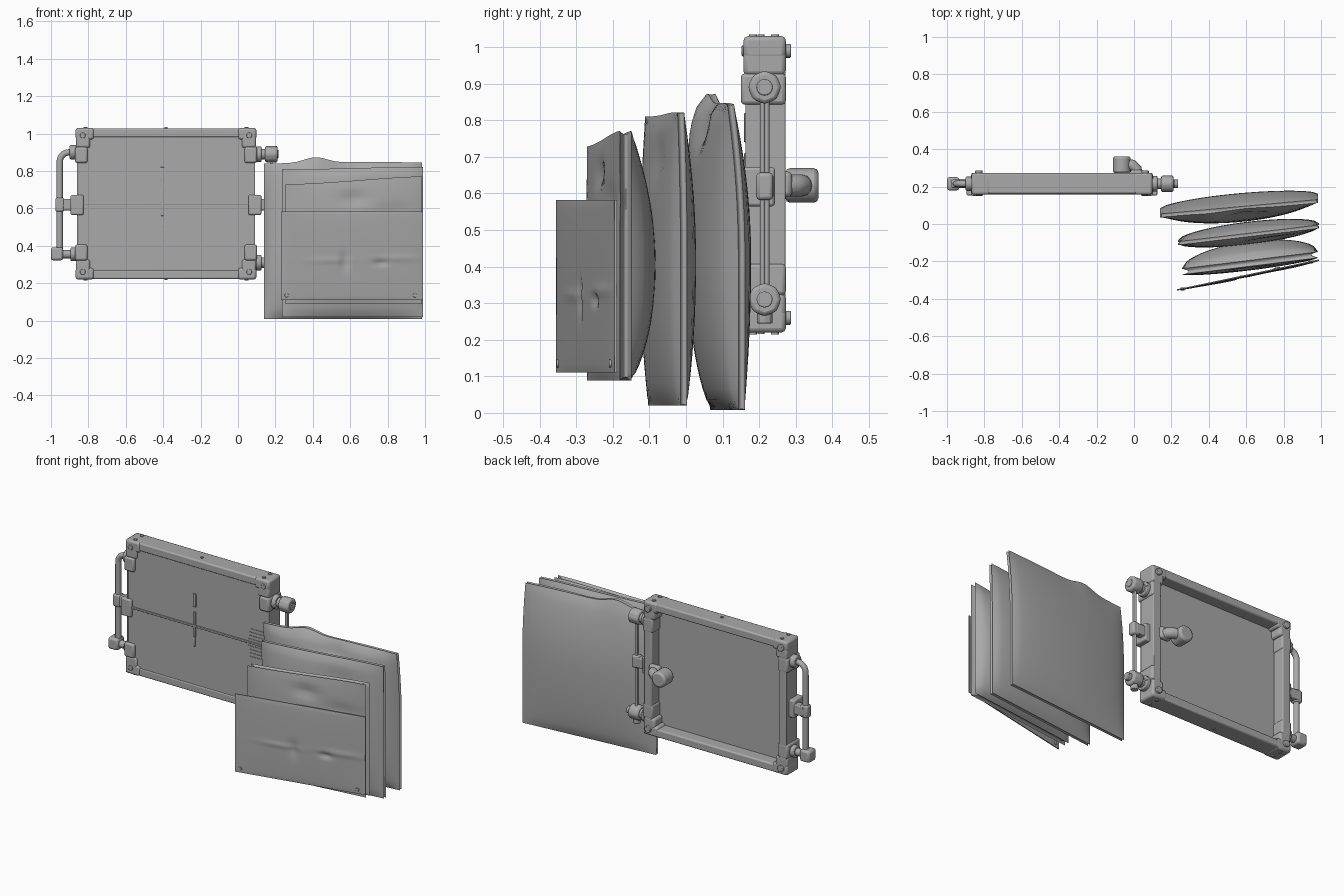
import bpy, bmesh, math
from math import sin, exp, pi
from mathutils import Vector

if "Cube" in bpy.data.objects:
    bpy.data.objects.remove(bpy.data.objects["Cube"])

grey = bpy.data.materials.new("mid grey")
grey.use_nodes = True
grey.diffuse_color = (0.4, 0.4, 0.4, 1)
grey.node_tree.nodes["Principled BSDF"].inputs["Base Color"].default_value = (0.4, 0.4, 0.4, 1)


def finish(name, bm, angle=35, bevel=0):
    bmesh.ops.recalc_face_normals(bm, faces=bm.faces)
    mesh = bpy.data.meshes.new(name)
    bm.to_mesh(mesh)
    bm.free()
    mesh.materials.append(grey)
    ob = bpy.data.objects.new(name, mesh)
    bpy.context.collection.objects.link(ob)
    if bevel:
        mod = ob.modifiers.new("bevel", "BEVEL")
        mod.width, mod.segments, mod.limit_method = bevel, 2, "ANGLE"
    bpy.ops.object.select_all(action="DESELECT")
    ob.select_set(True)
    bpy.context.view_layer.objects.active = ob
    bpy.ops.object.shade_smooth_by_angle(angle=math.radians(angle))


def box(name, x, y, z, bevel=0.006):
    """Box from (min, max) pairs on each axis."""
    bm = bmesh.new()
    bmesh.ops.create_cube(bm, size=1)
    for v in bm.verts:
        v.co = [(a + b) / 2 + c * (b - a) for c, (a, b) in zip(v.co, (x, y, z))]
    finish(name, bm, bevel=bevel)


def rod(name, a, b, r, sides=20, bevel=0.0):
    """Cylinder between two points."""
    a, b = Vector(a), Vector(b)
    bm = bmesh.new()
    bmesh.ops.create_cone(bm, cap_ends=True, segments=sides, radius1=r, radius2=r, depth=(b - a).length)
    turn = (b - a).to_track_quat("Z", "Y")
    for v in bm.verts:
        v.co = turn @ v.co + (a + b) / 2
    finish(name, bm, bevel=bevel)


def pipe(name, points, r):
    """Round bar along a smooth path."""
    curve = bpy.data.curves.new(name, "CURVE")
    curve.dimensions, curve.bevel_depth, curve.bevel_resolution = "3D", r, 4
    curve.use_fill_caps = True
    spline = curve.splines.new("POLY")
    spline.points.add(len(points) - 1)
    for p, co in zip(spline.points, points):
        p.co = (*co, 1)
    curve.materials.append(grey)
    ob = bpy.data.objects.new(name, curve)
    bpy.context.collection.objects.link(ob)


# Tray frame: panel, rails and corner brackets
L, R, B, T = -0.865, 0.095, 0.222, 1.028
MX, MZ, MY = (L + R) / 2, (B + T) / 2, 0.215
box("panel", (L + .008, R - .008), (.166, .2), (B + .02, T - .02), 0)
box("top_rail", (L + .02, R - .02), (.162, .272), (T - .048, T), .008)
box("bottom_rail", (L + .02, R - .02), (.162, .272), (B, B + .048), .008)
for side, s in (("left", 1), ("right", -1)):
    x = R if s > 0 else L
    span = lambda a, b: tuple(sorted((x - s * a, x - s * b)))
    box(side + "_rail", span(.003, .016), (.163, .272), (B + .03, T - .03), .004)
    box(side + "_back_rail", span(.003, .055), (.195, .272), (B + .03, T - .03), .006)
    for end, z, d in (("top", T, -1), ("bottom", B, 1)):
        up = lambda a, b: tuple(sorted((z + d * a, z + d * b)))
        tag = f"{side}_{end}_"
        box(tag + "corner", span(-.003, .095), (.157, .273), up(-.002, .06), .012)
        box(tag + "corner_leg", span(-.002, .075), (.157, .273), up(.03, .105), .012)
        box(tag + "bracket", span(-.006, .06), (.15, .273), up(.1, .185), .01)
        cx, cz = x - s * .035, z + d * .038
        rod(tag + "front_bolt", (cx, .152, cz), (cx, .17, cz), .015, 16, .003)
        rod(tag + "back_bolt", (cx, .265, cz), (cx, .287, cz), .019, 16, .003)
        for k in (.17, .23):
            rod(f"{tag}edge_screw_{k}", (x - s * .05, k + .013, z - d * .007),
                (x - s * .05, k + .013, z), .011, 12)
for z in (B, T):
    rod("centre_screw", (MX, MY - .01, z - .006), (MX, MY - .01, z + .006), .009, 12)

# Raised ribs on the panel front
box("cross_rib", (L + .03, R - .03), (.159, .17), (.618, .63), .002)
for name, hw, a, b in (("middle", .007, .56, .71), ("upper", .01, .74, .82), ("lower", .005, .5, .56)):
    box(name + "_rib", (MX - hw - .02, MX + hw - .02), (.159, .17), (a, b), .002)
for i in range(9):
    box("grip_rib", (-.05 + .004 * abs(i - 4), R - .03), (.163, .17),
        (.537 + .021 * i, .541 + .021 * i), 0)

# Side handle on the model's right
hx = -0.953
arc = [(hx + .05 - .05 * math.cos(t * pi / 12), MY, .85 + .05 * sin(t * pi / 12)) for t in range(7)]
pipe("right_handle_bar", [(hx, MY, .35)] + arc + [(L, MY, .9)], .017)
rod("right_handle_collar", (-.90, MY, .9), (-.86, MY, .9), .038, 20, .005)
rod("right_handle_arm", (-.96, MY, .355), (L, MY, .355), .022)
rod("right_handle_flange", (-.895, MY, .355), (-.86, MY, .355), .036, 20, .005)
box("right_handle_joint", (-1.0, -.935), (MY - .035, MY + .035), (.322, .392), .012)

# Adjusting rod on the model's left
lx = 0.178
for dy in (-.006, .006):
    rod("left_handle_rod", (lx, MY + dy, .25), (lx, MY + dy, .92), .007)
for z in (.31, .89):
    rod("left_knob_neck", (R, MY, z), (lx, MY, z), .028)
    rod("left_knob_flange", (R, MY, z), (R + .03, MY, z), .042, 20, .005)
    rod("left_knob_head", (.145, MY, z), (.212, MY, z), .046, 8, .01)
    rod("left_knob_cap", (.2, MY, z), (.236 if z < .5 else .216, MY, z), .022, 16, .003)
rod("left_rod_nut", (lx, MY, .245), (lx, MY, .28), .022, 8, .003)

# Clamps halfway up both handles
for side, s, edge, cx in (("left", 1, R, lx), ("right", -1, L, hx)):
    box(side + "_clamp_base", sorted((edge - s * .04, edge + s * .03)), (.152, .243), (.565, .672), .008)
    box(side + "_clamp_bridge", sorted((edge, cx)), (.195, .24), (.59, .65), .005)
    box(side + "_clamp_sleeve", (cx - .024, cx + .024), (.192, .238), (.582, .657), .01)

# Latch knob on the back
box("latch_foot", (-.02, .05), (.255, .29), (.59, .66), .012)
pipe("latch_arm", [(.015, .27, .622), (.012, .295, .622), (-.01, .315, .622), (-.06, .32, .622)], .03)
rod("latch_knob", (-.065, .272, .622), (-.065, .362, .622), .047, 24, .012)


# Soft pouches
def bump(u, w, cu, cw, ru, rw):
    return exp(-((u - cu) / ru) ** 2 - ((w - cw) / rw) ** 2)


def pouch(name, x, z, y_ends, edge, bulge, pinch, lean, tops, dents=(), bow=0, cuts=28):
    """Cushion: y runs between y_ends along x, bows in the middle, sides pinch in, tops lift the top line."""
    bm = bmesh.new()
    bmesh.ops.create_cube(bm, size=2)
    bmesh.ops.subdivide_edges(bm, edges=bm.edges, cuts=cuts, use_grid_fill=True)
    for v in bm.verts:
        u, s, w = v.co
        inside = max(0, 1 - u * u) * max(0, 1 - w * w)
        half = edge + bulge * inside ** 0.55
        mid = y_ends[0] + (y_ends[1] - y_ends[0]) * (u + 1) / 2
        y = mid + lean * max(0, w) ** 2 + bow * inside ** 0.5 + s * half
        if s < 0 or not bulge:
            y += sum(a * bump(u, w, *d) for a, *d in dents)
        tuck = pinch * (1 - s * s)
        px = (x[0] + x[1]) / 2 + (x[1] - x[0]) / 2 * u * (1 - tuck * abs(u) ** 8)
        pz = z[0] + (z[1] - z[0]) * (w + 1) / 2
        lift = sum(h * exp(-((u - c) / r) ** 2) for h, c, r in tops)
        pz += lift * max(0, w) ** 4 - tuck * .3 * w ** 9 * (z[1] - z[0]) / 2
        v.co = px, y, pz
    finish(name, bm, angle=50)


pouch("back_pouch", (.14, .985), (.008, .84), (.075, .152), .009, .068, .02, -.03,
      [(.03, -.35, .2), (.008, .4, .8)], [(.025, .1, .85, .25, .12), (-.01, -.4, .8, .2, .2)], bow=-.026)
pouch("middle_pouch", (.235, .99), (.02, .81), (-.095, -.006), .009, .052, .02, -.008,
      [(.012, .9, .9)], [(.012, .3, .7, .3, .15)], bow=.002)
pouch("front_pouch", (.255, .985), (.088, .722), (-.255, -.165), .016, .062, .1, 0,
      [(.05, 1.2, 1.5)], [(.015, 0, .75, .2, .08), (.01, .6, .55, .3, .1)], bow=.04)

# Thin cover sheet with dents and rivets
pouch("cover_sheet", (.23, .99), (.11, .582), (-.352, -.192), .003, 0, 0, 0, [],
      [(.014, -.1, -.14, .04, .2), (.014, .4, -.16, .08, .06), (-.005, -.3, -.1, .3, .05),
       (-.005, .65, -.05, .3, .06)], bow=-.008, cuts=40)
for x in (.26, .945):
    y = -.352 + .16 * (x - .23) / .76
    rod("cover_rivet", (x, y - .009, .135), (x, y + .006, .135), .011, 12, .002)
